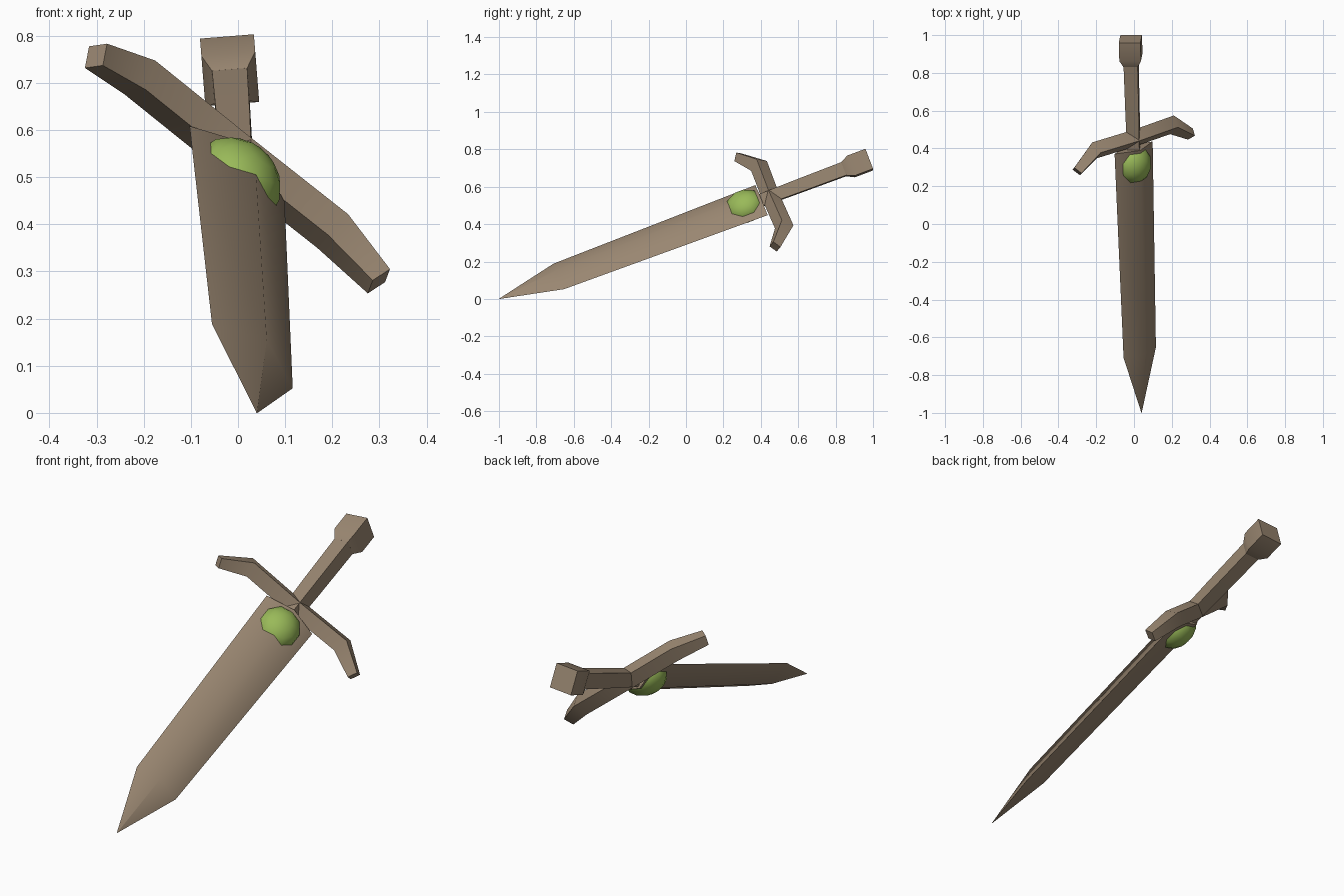
import bpy, bmesh, math
from mathutils import Vector, Matrix

if "Cube" in bpy.data.objects:
    bpy.data.objects.remove(bpy.data.objects["Cube"])

# sword frame: origin at the tip, L along the blade, W along the guard, N out of the flat
TIP = Vector((0.04, -1.0, 0.0))
L = Vector((-0.028, 0.9357, 0.352)).normalized()
W = Vector((0.757, 0.2525, -0.602))
W = (W - L * W.dot(L)).normalized()
N = W.cross(L)


def material(name, rgb):
    m = bpy.data.materials.new(name)
    m.diffuse_color = (*rgb, 1)
    m.use_nodes = True
    m.node_tree.nodes["Principled BSDF"].inputs["Base Color"].default_value = m.diffuse_color
    return m


BROWN = material("worn_brown", (0.32, 0.24, 0.165))
GREEN = material("gem_green", (0.32, 0.49, 0.10))


def pt(w, t, n=0.0):
    return TIP + W * w + L * t + N * n


def finish(name, bm, mat, angle):
    bmesh.ops.remove_doubles(bm, verts=bm.verts, dist=1e-4)
    bmesh.ops.recalc_face_normals(bm, faces=bm.faces)
    me = bpy.data.meshes.new(name)
    bm.to_mesh(me)
    bm.free()
    me.materials.append(mat)
    ob = bpy.data.objects.new(name, me)
    bpy.context.collection.objects.link(ob)
    bpy.ops.object.select_all(action='DESELECT')
    ob.select_set(True)
    bpy.context.view_layer.objects.active = ob
    bpy.ops.object.shade_smooth_by_angle(angle=math.radians(angle))
    return ob


def loft(name, rings, angle=60):
    """Diamond rings (centre, first half axis, second half axis) joined into a solid."""
    bm = bmesh.new()
    loops = [[bm.verts.new(c + v) for v in (a, b, -a, -b)] for c, a, b in rings]
    for p, q in zip(loops, loops[1:]):
        for i in range(4):
            j = (i + 1) % 4
            bm.faces.new((p[i], p[j], q[j], q[i]))
    bm.faces.new(loops[0])
    bm.faces.new(loops[-1])
    return finish(name, bm, BROWN, angle)


# blade: tip, shoulder, base
loft("blade", [(pt(0, t), W * w, N * n) for t, w, n in
               ((0, 0.0008, 0.0008), (0.342, 0.113, 0.047), (1.50, 0.133, 0.055))])

# grip and flared pommel
loft("grip", [(pt(0, t), W * r, N * r) for t, r in
              ((1.50, 0.046), (1.70, 0.050), (1.985, 0.053))], 40)
loft("pommel", [(pt(0, t), W * r, N * r) for t, r in
                ((1.97, 0.053), (2.012, 0.081), (2.116, 0.081))], 40)

# crossguard: straight middle, both arms bent toward the tip
half = ((0.27, 1.558, 17, 0.051, 0.050), (0.396, 1.472, 35, 0.032, 0.036))
stations = [(-w, t, -a, l, n) for w, t, a, l, n in reversed(half)]
stations += [(0, 1.553, 0, 0.048, 0.050), *half]
loft("crossguard", [(pt(w, t),
                     (L * math.cos(math.radians(a)) + W * math.sin(math.radians(a))) * l,
                     N * n) for w, t, a, l, n in stations], 40)

# gem set through the blade, showing on both flats
bm = bmesh.new()
bmesh.ops.create_uvsphere(bm, u_segments=10, v_segments=8, radius=1)
basis = Matrix((W * 0.10, L * 0.108, N * 0.08)).transposed()
for v in bm.verts:
    v.co = pt(0, 1.405) + basis @ v.co
finish("gem", bm, GREEN, 60)
